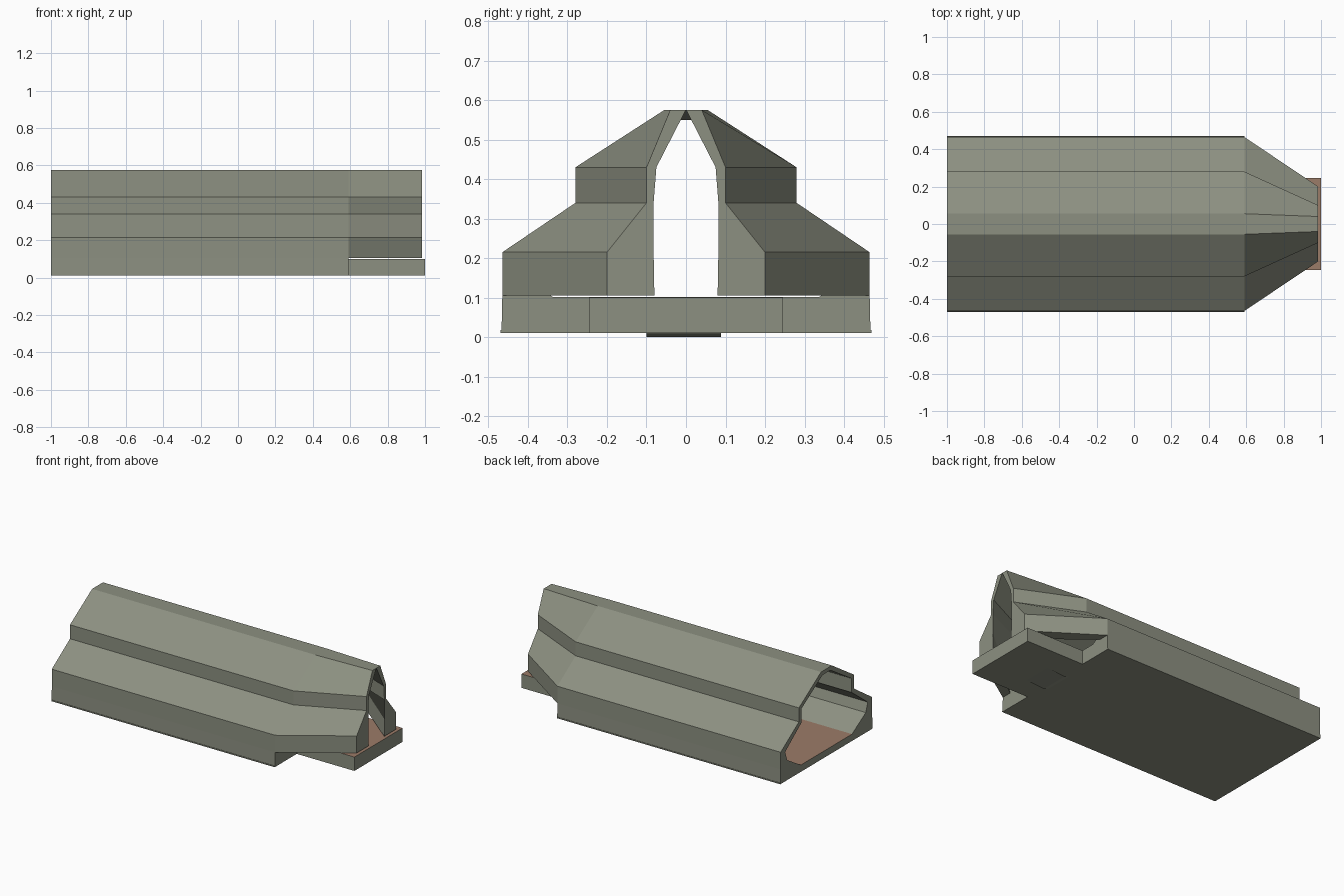
import bpy
import bmesh

old = bpy.data.objects.get("Cube")
if old:
    bpy.data.objects.remove(old, do_unlink=True)


def material(name, rgb):
    m = bpy.data.materials.new(name)
    m.use_nodes = True
    m.diffuse_color = (*rgb, 1)
    m.node_tree.nodes["Principled BSDF"].inputs["Base Color"].default_value = (*rgb, 1)
    return m


GREEN = material("grey green", (0.265, 0.28, 0.22))
BROWN = material("dusty brown", (0.33, 0.20, 0.14))


def finish(name, bm, rule=None, recalc=True):
    if recalc:
        bmesh.ops.recalc_face_normals(bm, faces=bm.faces)
    bm.normal_update()
    for f in bm.faces:
        f.material_index = 1 if rule and rule(f) else 0
    mesh = bpy.data.meshes.new(name)
    bm.to_mesh(mesh)
    bm.free()
    mesh.materials.append(GREEN)
    mesh.materials.append(BROWN)
    ob = bpy.data.objects.new(name, mesh)
    bpy.context.collection.objects.link(ob)
    return ob


def box(name, x0, x1, y, z0, z1, rule=None):
    bm = bmesh.new()
    bmesh.ops.create_cube(bm, size=1)
    for v in bm.verts:
        v.co.x = x0 if v.co.x < 0 else x1
        v.co.y *= 2 * y
        v.co.z = z0 if v.co.z < 0 else z1
    return finish(name, bm, rule)


def arch(half):
    """Mirror a half profile (y, z), listed from bottom to top."""
    return half + [(-y, z) for y, z in reversed(half)]


def shell(name, x0, x1, outer0, inner0, outer1, inner1, closed, rear_cap, rule=None):
    """Hollow length of hull between two cross-sections."""
    bm = bmesh.new()

    def ring(x, half):
        return [bm.verts.new((x, y, z)) for y, z in arch(half)]

    def strip(a, b, loop):
        n = len(a)
        for i in range(n if loop else n - 1):
            j = (i + 1) % n
            bm.faces.new((a[i], a[j], b[j], b[i]))

    o0, i0 = ring(x0, outer0), ring(x0, inner0)
    o1, i1 = ring(x1, outer1), ring(x1, inner1)
    strip(o0, o1, closed)
    strip(i0, i1, closed)
    strip(o1, i1, closed)
    if rear_cap:
        strip(o0, i0, closed)
    if not closed:  # undersides of the two walls
        for k in (0, -1):
            bm.faces.new((o0[k], o1[k], i1[k], i0[k]))
    return finish(name, bm, rule)


def up(f):
    return f.normal.z > 0.9


# Straight hull with stepped sides and a sunken floor
upper = [(.465, .215), (.28, .34), (.28, .43), (.055, .575)]
inside = [(.42, .20), (.255, .325), (.255, .415), (.04, .55)]
outer = [(.467, .015), (.465, .105)] + upper
inner = [(.26, .055), (.40, .14)] + inside
shell("hull", -1, .59, outer, inner, outer, inner, True, True,
      lambda f: f.normal.z > 0.95 and f.calc_center_median().z < 0.1)

# Tapered front, open below and at the end
nose_outer = [(.20, .105), (.20, .215), (.10, .34), (.10, .43), (.04, .575)]
nose_inner = [(.08, .105), (.082, .215), (.082, .34), (.075, .43), (.001, .574)]
shell("tapered_nose", .59, .985, [(.465, .105)] + upper, [(.40, .105)] + inside,
      nose_outer, nose_inner, False, False)

# Base parts
box("bottom_flange", -1, .59, .47, .011, .018)
box("floor_sill", .55, .589, .42, .02, .102, up)
box("front_ramp", .57, 1, .245, .011, .10, up)

# Thin bent patch under the ramp
bm = bmesh.new()
rows = [[bm.verts.new((x, y, z)) for y in (-.10, .088)]
        for x, z in ((.56, .010), (.59, 0), (.72, .009))]
for a, b in zip(rows, rows[1:]):
    bm.faces.new((a[0], b[0], b[1], a[1]))
finish("underside_patch", bm, recalc=False)
